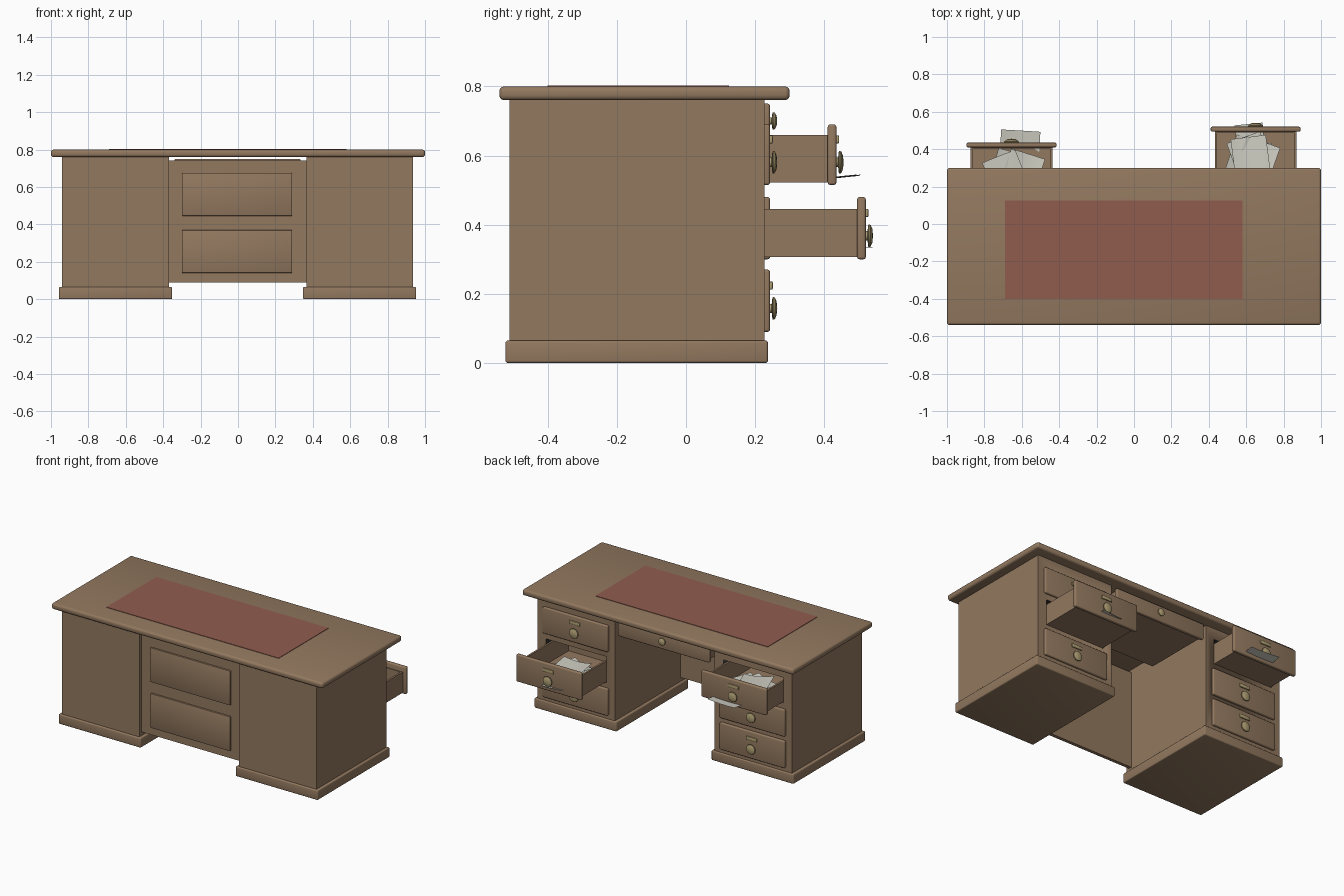
import bpy, bmesh, math, random
from mathutils import Vector, Euler

if "Cube" in bpy.data.objects:
    bpy.data.objects.remove(bpy.data.objects["Cube"])

random.seed(4)


def material(name, rgb):
    m = bpy.data.materials.new(name)
    m.diffuse_color = (*rgb, 1)
    m.use_nodes = True
    m.node_tree.nodes["Principled BSDF"].inputs["Base Color"].default_value = m.diffuse_color
    return m


WOOD = material("wood", (0.29, 0.19, 0.115))
LEATHER = material("leather", (0.28, 0.107, 0.076))
BRASS = material("brass", (0.42, 0.34, 0.17))
PAPER = material("paper", (0.62, 0.61, 0.54))
DARK = material("dark_inside", (0.03, 0.03, 0.032))


def finish(name, bm, mat, smooth=True):
    me = bpy.data.meshes.new(name)
    bm.to_mesh(me)
    bm.free()
    me.materials.append(mat)
    ob = bpy.data.objects.new(name, me)
    bpy.context.collection.objects.link(ob)
    if smooth:
        bpy.context.view_layer.objects.active = ob
        bpy.ops.object.select_all(action='DESELECT')
        ob.select_set(True)
        bpy.ops.object.shade_smooth_by_angle(angle=math.radians(35))
    return ob


def add_box(bm, x, y, z):
    made = bmesh.ops.create_cube(bm, size=1)['verts']
    for v in made:
        v.co = Vector([(r[0] + r[1]) / 2 + c * (r[1] - r[0]) for c, r in zip(v.co, (x, y, z))])


def box(name, x, y, z, mat=WOOD, bevel=0.0, segments=3):
    bm = bmesh.new()
    add_box(bm, x, y, z)
    if bevel:
        bmesh.ops.bevel(bm, geom=bm.edges[:], offset=bevel, segments=segments,
                        profile=0.5, affect='EDGES')
    return finish(name, bm, mat)


def knob(name, x, y, z, r=0.033):
    # turned knob, axis along +y
    bm = bmesh.new()
    profile = [(0, 0), (.4, 0), (.4, .006), (.95, .008), (1, .011), (.95, .015), (.6, .020), (0, .022)]
    vs = [bm.verts.new((r * a, d, 0)) for a, d in profile]
    es = [bm.edges.new(p) for p in zip(vs, vs[1:])]
    bmesh.ops.spin(bm, geom=vs + es, cent=(0, 0, 0), axis=(0, 1, 0), angle=math.tau, steps=24)
    bmesh.ops.remove_doubles(bm, verts=bm.verts[:], dist=1e-5)
    bmesh.ops.recalc_face_normals(bm, faces=bm.faces[:])
    bmesh.ops.translate(bm, verts=bm.verts[:], vec=(x, y, z))
    return finish(name, bm, BRASS)


def drawer_box(name, x, y, z, t=0.012):
    # open-topped tray
    bm = bmesh.new()
    add_box(bm, x, y, (z[0], z[0] + t))
    for xs in ((x[0], x[0] + t), (x[1] - t, x[1])):
        add_box(bm, xs, y, (z[0] + t, z[1]))
    for ys in ((y[0], y[0] + t), (y[1] - t, y[1])):
        add_box(bm, (x[0] + t, x[1] - t), ys, (z[0] + t, z[1]))
    return finish(name, bm, WOOD, False)


def sheet(name, loc, size, rot, curl=0.01):
    # slightly curled page
    bm = bmesh.new()
    bmesh.ops.create_grid(bm, x_segments=8, y_segments=4, size=0.5)
    e = Euler(rot)
    for v in bm.verts:
        c = Vector((v.co.x * size[0], v.co.y * size[1], curl * 4 * v.co.x ** 2))
        c.rotate(e)
        v.co = c + Vector(loc)
    return finish(name, bm, PAPER)


# Desk top and writing surface
box("desk_top", (-1, 1), (-.54, .30), (.76, .80), bevel=.014)
box("leather_inlay", (-.69, .58), (-.40, .125), (.79, .803), LEATHER)

# Pedestals with three drawers each; one drawer is pulled out on either side
ROWS = [("bottom", .09, .27), ("middle", .30, .48), ("top", .515, .69)]
for side, cx, open_row, pull in (("left", -.655, "top", .435), ("right", .65, "middle", .52)):
    ped = box(side + "_pedestal", (cx - .285, cx + .285), (-.51, .227), (.06, .762))
    box(side + "_plinth", (cx - .303, cx + .303), (-.522, .237), (0, .065), bevel=.007)
    for row, z0, z1 in ROWS:
        is_open = row == open_row
        front = pull if is_open else .243
        zc = (z0 + z1) / 2
        tag = f"{side}_{row}_drawer"
        box(tag + "_front", (cx - .24, cx + .24), (front - .025, front), (z0, z1), bevel=.007)
        knob(tag + "_knob", cx, front - .001, zc - .022)
        box(tag + "_label_plate", (cx - .04, cx + .04), (front - .002, front + .008),
            (zc + .032, zc + .056), BRASS, bevel=.004, segments=2)
        if is_open:
            # cavity in the pedestal and the tray inside it
            cut = box(tag + "_cutter", (cx - .222, cx + .222), (-.33, .3), (z0 + .004, z1 - .004), DARK)
            cut.hide_render = True
            mod = ped.modifiers.new("cavity", 'BOOLEAN')
            mod.object = cut
            mod.operation = 'DIFFERENCE'
            mod.solver = 'EXACT'
            ped.data.materials.append(DARK)
            mod.material_mode = 'TRANSFER'
            bpy.context.view_layer.objects.active = ped
            bpy.ops.object.modifier_apply(modifier=mod.name)
            bpy.data.objects.remove(cut)
            drawer_box(tag + "_tray", (cx - .218, cx + .218), (front - .52, front - .02),
                       (z0 + .007, z0 + .145))
            # loose papers
            for i in range(5):
                sheet(f"{side}_paper_{i}",
                      (cx + random.uniform(-.06, .06), front - .19 + random.uniform(-.03, .02),
                       z0 + .03 + .012 * i),
                      (.19, .25), (random.uniform(-.04, .04), random.uniform(-.04, .04),
                                   random.uniform(-.5, .5)), .012)

# Pages sticking out through the drawer fronts
sheet("left_loose_page", (-.61, .42, .533), (.21, .16), (.1, 0, -.06), .004)
sheet("right_loose_page", (.62, .46, .331), (.15, .15), (.02, 0, .1), .002)

# Centre drawer over the kneehole
box("centre_drawer_front", (-.34, .335), (.218, .243), (.645, .75), bevel=.007)
box("centre_drawer_body", (-.33, .325), (-.22, .22), (.66, .742))
knob("centre_drawer_knob", 0, .242, .70, .025)

# Modesty panel with two raised fields
box("modesty_panel", (-.372, .367), (-.487, -.465), (.09, .742))
for name, z0 in (("lower", .14), ("upper", .445)):
    box(name + "_raised_field", (-.30, .29), (-.498, -.48), (z0, z0 + .23), bevel=.005, segments=2)
